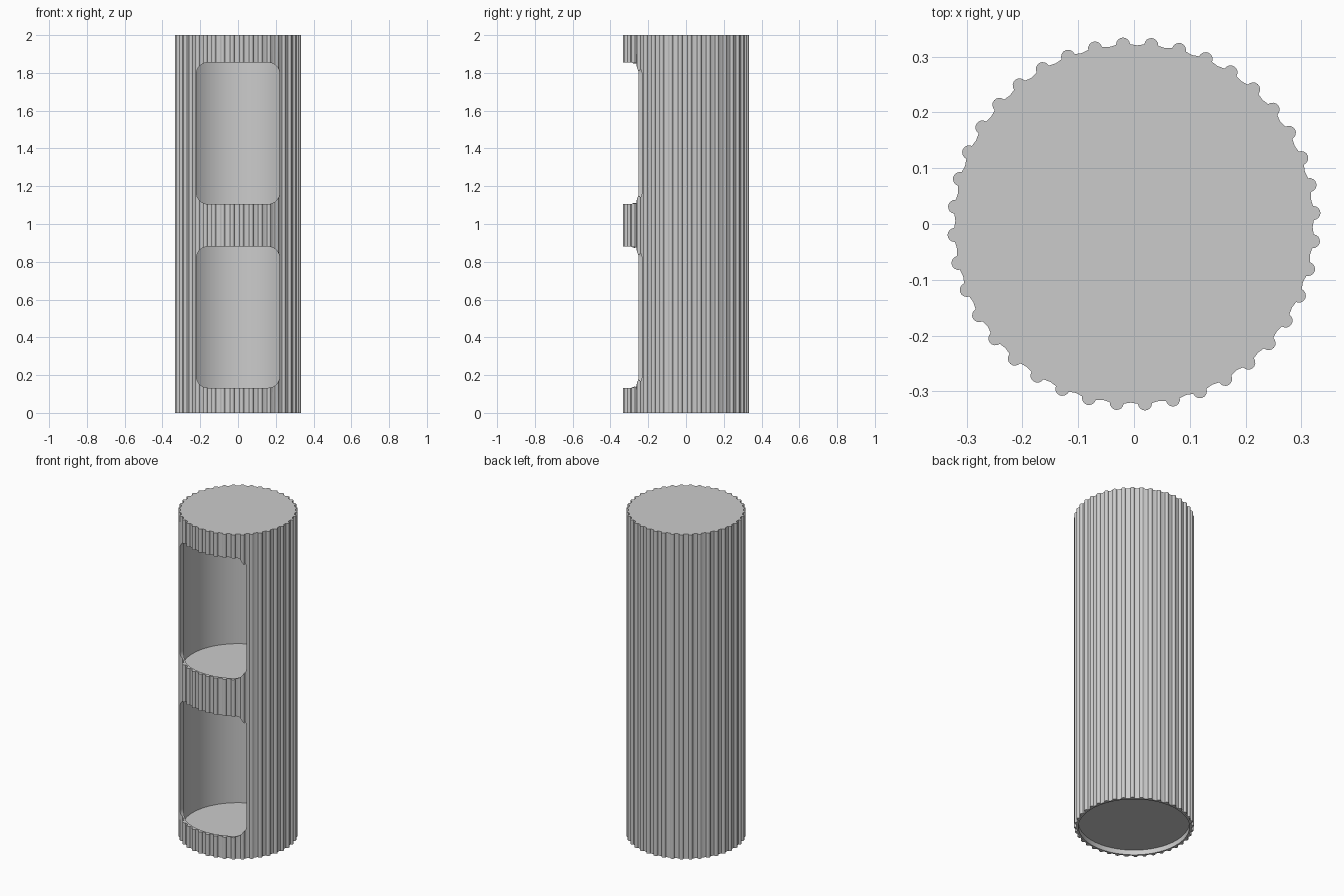
import bpy
import bmesh
from math import sin, cos, pi, radians

RIBS = 40
BASE_R, RIB_R, RIB_CENTRE, INNER_R = 0.32, 0.0125, 0.322, 0.31
HEIGHT, CEILING = 2.0, 1.97

if "Cube" in bpy.data.objects:
    bpy.data.objects.remove(bpy.data.objects["Cube"], do_unlink=True)

grey = bpy.data.materials.new("plain grey")
grey.use_nodes = True
grey.diffuse_color = (0.6, 0.6, 0.6, 1)
grey.node_tree.nodes["Principled BSDF"].inputs["Base Color"].default_value = (0.6, 0.6, 0.6, 1)


def make_object(name, bm):
    bmesh.ops.recalc_face_normals(bm, faces=bm.faces[:])
    mesh = bpy.data.meshes.new(name)
    bm.to_mesh(mesh)
    bm.free()
    mesh.materials.append(grey)
    obj = bpy.data.objects.new(name, mesh)
    bpy.context.collection.objects.link(obj)
    return obj


def ring(bm, points, z):
    return [bm.verts.new((x, y, z)) for x, y in points]


def bridge(bm, a, b):
    for i in range(len(a)):
        j = (i + 1) % len(a)
        bm.faces.new((a[i], a[j], b[j], b[i]))


def smooth(obj, angle):
    bpy.ops.object.select_all(action="DESELECT")
    obj.select_set(True)
    bpy.context.view_layer.objects.active = obj
    bpy.ops.object.shade_smooth_by_angle(angle=radians(angle))


# Fluted outline: a half-round bead on every step, with a matching inner circle
outer, inner = [], []
for k in range(RIBS):
    mid = radians(3.5) + k * 2 * pi / RIBS
    for s in range(9):
        t = -pi / 2 + pi * s / 8
        r, w = RIB_CENTRE + RIB_R * cos(t), RIB_R * sin(t)
        outer.append((r * cos(mid) - w * sin(mid), r * sin(mid) + w * cos(mid)))
        a = mid + w / RIB_CENTRE
        inner.append((INNER_R * cos(a), INNER_R * sin(a)))
    a = mid + pi / RIBS
    outer.append((BASE_R * cos(a), BASE_R * sin(a)))
    inner.append((INNER_R * cos(a), INNER_R * sin(a)))

# Hollow body, closed at the top and open underneath
bm = bmesh.new()
out_low, out_high = ring(bm, outer, 0), ring(bm, outer, HEIGHT)
in_low, in_high = ring(bm, inner, 0), ring(bm, inner, CEILING)
bridge(bm, out_low, out_high)
bridge(bm, in_low, in_high)
bridge(bm, out_low, in_low)
bm.faces.new(out_high)
bm.faces.new(in_high)
body = make_object("fluted_body", bm)


# Rounded window openings cut through the front wall
def window_cutter(name, low, high, half=0.22, corner=0.06):
    bm = bmesh.new()
    profile = []
    for q, (sx, top) in enumerate(((1, True), (-1, True), (-1, False), (1, False))):
        cx = sx * (half - corner)
        cz = high - corner if top else low + corner
        for s in range(9):
            a = (q + s / 8) * pi / 2
            profile.append((cx + corner * cos(a), cz + corner * sin(a)))
    front = [bm.verts.new((x, -0.6, z)) for x, z in profile]
    back = [bm.verts.new((x, -0.1, z)) for x, z in profile]
    bridge(bm, front, back)
    bm.faces.new(front)
    bm.faces.new(back)
    cutter = make_object(name, bm)
    cutter.hide_render = True
    return cutter


bpy.context.view_layer.objects.active = body
for name, low, high in (("lower_window_cutter", 0.133, 0.88),
                        ("upper_window_cutter", 1.106, 1.855)):
    cutter = window_cutter(name, low, high)
    cut = body.modifiers.new(name, "BOOLEAN")
    cut.operation, cut.solver, cut.object = "DIFFERENCE", "EXACT", cutter
    bpy.ops.object.modifier_apply(modifier=cut.name)
    bpy.data.objects.remove(cutter, do_unlink=True)
smooth(body, 30)

# Floor of each compartment
for name, low, high in (("bottom_floor", 0.03, 0.05), ("middle_shelf", 1.01, 1.03)):
    bm = bmesh.new()
    bmesh.ops.create_cone(bm, cap_ends=True, segments=80, radius1=INNER_R + 0.003,
                          radius2=INNER_R + 0.003, depth=high - low)
    bmesh.ops.translate(bm, verts=bm.verts[:], vec=(0, 0, (low + high) / 2))
    smooth(make_object(name, bm), 30)
